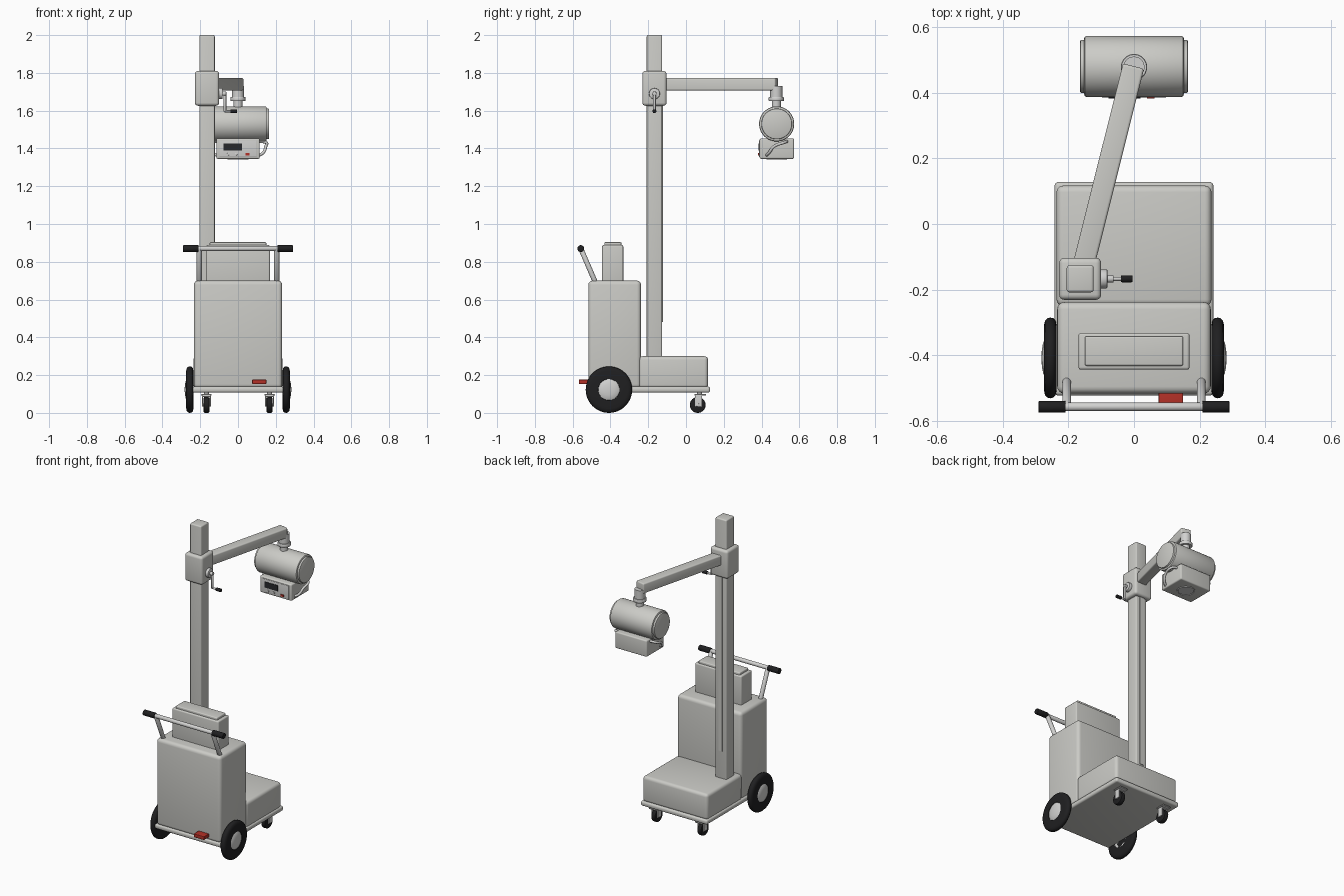
import bpy, bmesh, math
from mathutils import Vector, Matrix

if "Cube" in bpy.data.objects:
    bpy.data.objects.remove(bpy.data.objects["Cube"])


def material(name, r, g, b):
    m = bpy.data.materials.new(name)
    m.diffuse_color = (r, g, b, 1)
    m.use_nodes = True
    m.node_tree.nodes["Principled BSDF"].inputs["Base Color"].default_value = m.diffuse_color
    return m


GREY = material("light_grey_paint", 0.60, 0.60, 0.57)
METAL = material("pale_metal", 0.64, 0.64, 0.63)
RUBBER = material("black_rubber", 0.014, 0.014, 0.015)
RED = material("red_plastic", 0.45, 0.03, 0.02)
SCREEN = material("dark_screen", 0.02, 0.022, 0.025)


def finish(name, bm, mat, angle=35):
    bmesh.ops.recalc_face_normals(bm, faces=bm.faces)
    me = bpy.data.meshes.new(name)
    bm.to_mesh(me)
    bm.free()
    me.materials.append(mat)
    me.shade_smooth()
    me.set_sharp_from_angle(angle=math.radians(angle))
    ob = bpy.data.objects.new(name, me)
    bpy.context.collection.objects.link(ob)
    return ob


def box(name, lo, hi, mat=GREY, bevel=0.0, matrix=None):
    """Box between two corners with rounded edges."""
    bm = bmesh.new()
    lo, hi = Vector(lo), Vector(hi)
    bmesh.ops.create_cube(bm, size=1)
    for v in bm.verts:
        v.co = Vector([(lo[i] + hi[i]) / 2 + v.co[i] * (hi[i] - lo[i]) for i in range(3)])
    if bevel:
        bmesh.ops.bevel(bm, geom=bm.edges[:], offset=bevel, segments=4,
                        profile=0.5, affect='EDGES')
    if matrix:
        bm.transform(matrix)
    return finish(name, bm, mat)


def lathe(name, origin, axis, profile, mat=GREY, sides=40):
    """Revolve (radius, height) points around an axis; ends are capped."""
    bm = bmesh.new()
    rot = Vector((0, 0, 1)).rotation_difference(Vector(axis)).to_matrix()
    rings = []
    for r, h in profile:
        rings.append([bm.verts.new(Vector(origin) + rot @ Vector(
            (r * math.cos(a), r * math.sin(a), h)))
            for a in (2 * math.pi * i / sides for i in range(sides))])
    for a, b in zip(rings, rings[1:]):
        for i in range(sides):
            j = (i + 1) % sides
            bm.faces.new((a[i], a[j], b[j], b[i]))
    bm.faces.new(rings[0])
    bm.faces.new(rings[-1])
    return finish(name, bm, mat)


def rod(name, p0, p1, r, mat=GREY, bevel=0.002, sides=32):
    """Cylinder between two points with softened rims."""
    d = Vector(p1) - Vector(p0)
    n, b = d.length, bevel
    prof = [(r - b, 0), (r - b * 0.3, b * 0.3), (r, b),
            (r, n - b), (r - b * 0.3, n - b * 0.3), (r - b, n)]
    return lathe(name, p0, d, prof, mat, sides)


def pipe(name, pts, r, mat):
    """Round bar following a smooth path."""
    cu = bpy.data.curves.new(name, 'CURVE')
    cu.dimensions = '3D'
    cu.bevel_depth, cu.bevel_resolution, cu.use_fill_caps = r, 4, True
    sp = cu.splines.new('BEZIER')
    sp.bezier_points.add(len(pts) - 1)
    for bp, p in zip(sp.bezier_points, pts):
        bp.co = p
        bp.handle_left_type = bp.handle_right_type = 'AUTO'
    tmp = bpy.data.objects.new(name + "_path", cu)
    bpy.context.collection.objects.link(tmp)
    me = tmp.to_mesh()
    bm = bmesh.new()
    bm.from_mesh(me)
    tmp.to_mesh_clear()
    bpy.data.objects.remove(tmp)
    return finish(name, bm, mat, 50)


# --- Cart body ---
box("base_plate", (-0.242, -0.523, 0.107), (0.242, 0.128, 0.139), GREY, 0.012)
box("front_housing", (-0.236, -0.25, 0.13), (0.236, 0.117, 0.30), GREY, 0.02)
box("rear_cabinet", (-0.234, -0.517, 0.13), (0.234, -0.238, 0.70), GREY, 0.022)
box("control_box", (-0.169, -0.444, 0.69), (0.169, -0.332, 0.888), GREY, 0.008)
box("control_box_lid", (-0.15, -0.432, 0.88), (0.15, -0.342, 0.904), GREY, 0.006)
box("brake_pedal", (0.075, -0.567, 0.153), (0.15, -0.51, 0.176), RED, 0.003)

# --- Push handle, big wheels and casters, both sides ---
rod("push_bar", (-0.22, -0.557, 0.87), (0.22, -0.557, 0.87), 0.013, METAL)
for s, side in ((-1, "left"), (1, "right")):
    rod(side + "_handle_post", (s * 0.205, -0.473, 0.675), (s * 0.205, -0.557, 0.87), 0.0135, METAL)
    rod(side + "_grip", (s * 0.208, -0.557, 0.87), (s * 0.291, -0.557, 0.87), 0.018, RUBBER, 0.003)
    hub = (s * 0.236, -0.408, 0.123)
    lathe(side + "_tyre", hub, (s, 0, 0),
          [(0.055, 0), (0.10, 0), (0.114, 0.003), (0.121, 0.010), (0.123, 0.019),
           (0.121, 0.028), (0.114, 0.035), (0.10, 0.038), (0.057, 0.038), (0.055, 0.034)],
          RUBBER, 48)
    lathe(side + "_hub", hub, (s, 0, 0),
          [(0.056, 0.0), (0.056, 0.036), (0.046, 0.041), (0.03, 0.044), (0.012, 0.046)], METAL)
    cx, cy = s * 0.167, 0.062
    rod(side + "_caster_axle", (cx - 0.024, cy, 0.042), (cx + 0.024, cy, 0.042), 0.009, METAL)
    rod(side + "_caster_wheel", (cx - 0.015, cy, 0.042), (cx + 0.015, cy, 0.042), 0.042, RUBBER, 0.006)
    for t in (-1, 1):
        box(side + "_caster_fork", (cx + t * 0.020 - 0.003, cy - 0.014, 0.034),
            (cx + t * 0.020 + 0.003, cy + 0.024, 0.09), METAL, 0.002)
    box(side + "_caster_bridge", (cx - 0.023, cy - 0.014, 0.085), (cx + 0.023, cy + 0.024, 0.092), METAL, 0.002)
    box(side + "_caster_plate", (cx - 0.028, cy - 0.018, 0.091), (cx + 0.028, cy + 0.045, 0.099), METAL, 0.002)
    rod(side + "_caster_stem", (cx, cy + 0.01, 0.085), (cx, cy + 0.01, 0.115), 0.014, METAL)

# --- Column with rail and sliding carriage ---
COL = Vector((-0.164, -0.167, 0))
box("column", (COL.x - 0.041, COL.y - 0.041, 0.28), (COL.x + 0.041, COL.y + 0.041, 2.0), GREY, 0.008)
box("column_rail", (COL.x - 0.014, COL.y + 0.03, 0.48), (COL.x + 0.014, COL.y + 0.046, 1.66), GREY)
box("carriage", (COL.x - 0.064, COL.y - 0.064, 1.626), (COL.x + 0.064, COL.y + 0.064, 1.81), GREY, 0.016)

# --- Height crank on the carriage ---
KY, KZ = COL.y, 1.69
rod("crank_boss", (-0.11, KY, KZ), (-0.081, KY, KZ), 0.029, METAL, 0.004)
rod("crank_shaft", (-0.085, KY, KZ), (-0.062, KY, KZ), 0.011, METAL)
rod("crank_arm", (-0.069, KY, KZ), (-0.069, KY, 1.595), 0.007, METAL)
rod("crank_pin", (-0.073, KY, 1.597), (-0.03, KY, 1.597), 0.006, METAL)
rod("crank_grip", (-0.04, KY, 1.597), (-0.004, KY, 1.597), 0.0105, RUBBER, 0.003)

# --- Boom arm and swivel ---
boom = Matrix.Translation((COL.x, COL.y, 1.74)) @ Matrix.Rotation(-math.atan2(0.163, 0.65), 4, 'Z')
box("boom_arm", (-0.033, 0, -0.033), (0.033, 0.668, 0.033), GREY, 0.008, boom)
lathe("swivel", (0, 0.478, 1.60), (0, 0, 1),
      [(0.024, 0), (0.024, 0.05), (0.038, 0.05), (0.040, 0.053), (0.040, 0.069),
       (0.038, 0.072), (0.032, 0.072), (0.032, 0.13)], METAL)

# --- Tube head ---
HY, HZ = 0.48, 1.53
rod("tube_head", (-0.152, HY, HZ), (0.152, HY, HZ), 0.093, GREY, 0.008, 56)
rod("tube_end_caps", (-0.164, HY, HZ), (0.164, HY, HZ), 0.081, GREY, 0.004, 56)

# --- Collimator with panel, lens and side handles ---
box("collimator", (-0.115, 0.39, 1.345), (0.115, 0.572, 1.453), GREY, 0.008)
box("control_panel", (-0.098, 0.386, 1.355), (0.098, 0.395, 1.443), METAL, 0.002)
box("display", (-0.077, 0.383, 1.388), (0.02, 0.39, 1.426), SCREEN)
box("red_button", (0.04, 0.382, 1.362), (0.062, 0.39, 1.375), RED)
for x in (-0.052, -0.01):
    rod("panel_knob", (x, 0.39, 1.37), (x, 0.381, 1.37), 0.007, METAL, 0.001, 20)
lathe("lens_ring", (0, 0.48, 1.35), (0, 0, -1),
      [(0.055, 0), (0.055, 0.009), (0.048, 0.009), (0.046, 0.006)], METAL)
for s, side in ((-1, "left"), (1, "right")):
    pipe(side + "_head_handle",
         [(s * 0.108, 0.425, 1.362), (s * 0.134, 0.44, 1.378), (s * 0.147, 0.465, 1.41),
          (s * 0.146, 0.52, 1.432), (s * 0.108, 0.535, 1.438)], 0.008, METAL)
